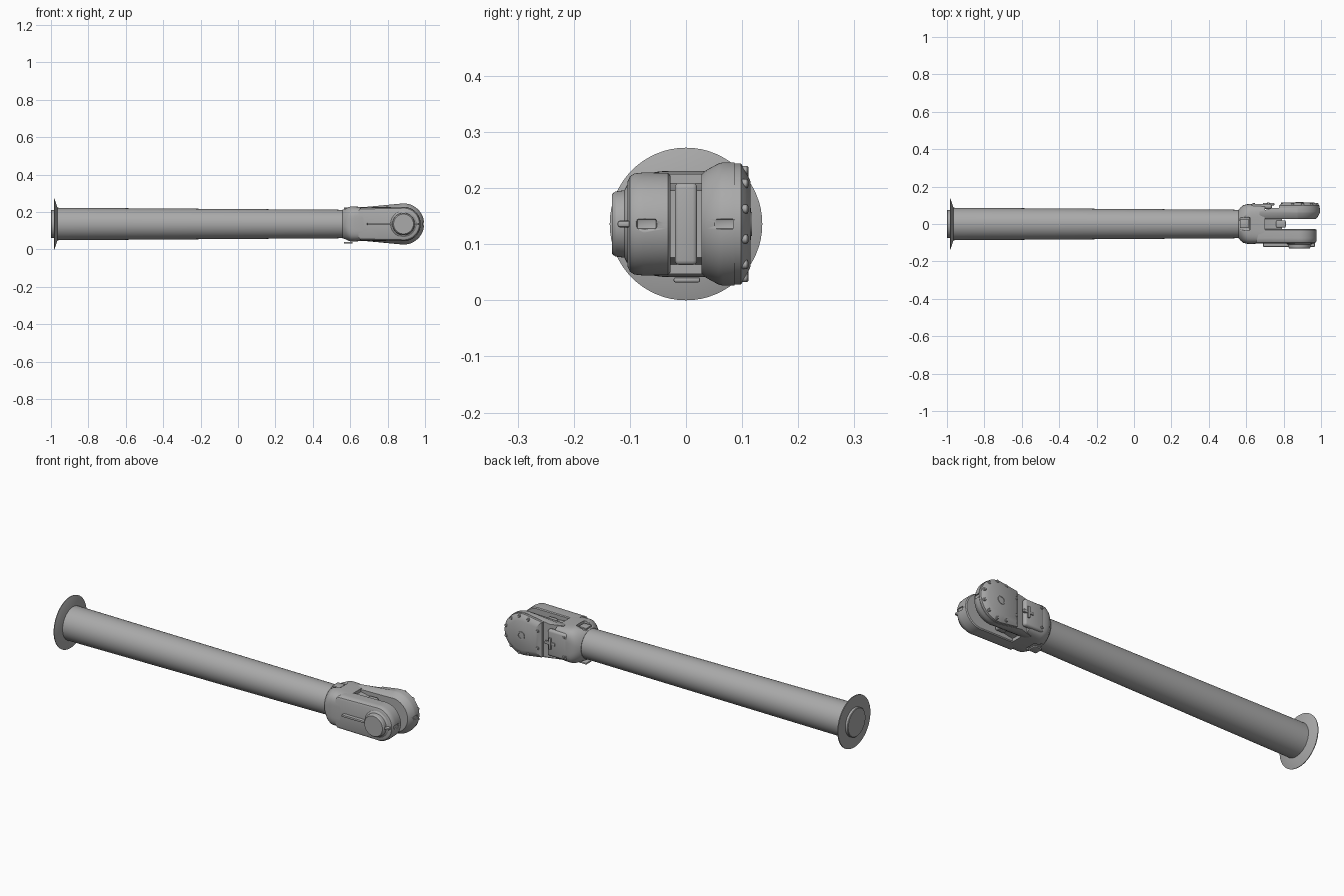
import bpy, bmesh
from math import sin, cos, pi, radians, copysign
from mathutils import Vector, Matrix

if "Cube" in bpy.data.objects:
    bpy.data.objects.remove(bpy.data.objects["Cube"])

ZC = 0.136                      # height of the arm axis
HUB = Vector((0.885, 0, ZC))    # wrist joint axis


def material(name, value):
    m = bpy.data.materials.new(name)
    m.use_nodes = True
    col = (value, value, value, 1)
    m.diffuse_color = col
    m.node_tree.nodes["Principled BSDF"].inputs["Base Color"].default_value = col
    return m


GREY = material("cast grey", 0.4)


def finish(bm, name, angle=32):
    bmesh.ops.recalc_face_normals(bm, faces=bm.faces)
    mesh = bpy.data.meshes.new(name)
    bm.to_mesh(mesh)
    bm.free()
    mesh.materials.append(GREY)
    ob = bpy.data.objects.new(name, mesh)
    bpy.context.collection.objects.link(ob)
    bpy.ops.object.select_all(action='DESELECT')
    ob.select_set(True)
    bpy.context.view_layer.objects.active = ob
    bpy.ops.object.shade_smooth_by_angle(angle=radians(angle))
    return ob


def loft(name, rings):
    """Skin a list of equal-length point rings and cap both ends."""
    bm = bmesh.new()
    loops = [[bm.verts.new(p) for p in ring] for ring in rings]
    n = len(loops[0])
    for a, b in zip(loops, loops[1:]):
        for i in range(n):
            j = (i + 1) % n
            bm.faces.new((a[i], a[j], b[j], b[i]))
    bm.faces.new(loops[0])
    bm.faces.new(loops[-1])
    return finish(bm, name)


def lathe(name, profile, axis, centre, n=48):
    """Revolve (position, radius) pairs about the x or y axis."""
    def point(t, r, a):
        if axis == 'x':
            return Vector((t, centre.y + r * cos(a), centre.z + r * sin(a)))
        return Vector((centre.x + r * cos(a), t, centre.z + r * sin(a)))
    return loft(name, [[point(t, r, 2 * pi * i / n) for i in range(n)] for t, r in profile])


def block(name, lo, hi, bevel=0.006, segments=2):
    bm = bmesh.new()
    size = Vector(hi) - Vector(lo)
    mid = (Vector(hi) + Vector(lo)) / 2
    bmesh.ops.create_cube(bm, size=1, matrix=Matrix.Translation(mid) @ Matrix.Diagonal((*size, 1)))
    if bevel:
        bmesh.ops.bevel(bm, geom=bm.edges[:], offset=bevel, segments=segments,
                        affect='EDGES', profile=0.5)
    return finish(bm, name)


def body_ring(x, hy, hz, power, n=64):
    """Rounded-square section across the arm."""
    def s(v):
        return copysign(abs(v) ** power, v)
    return [Vector((x, hy * s(cos(2 * pi * i / n)), ZC + hz * s(sin(2 * pi * i / n))))
            for i in range(n)]


def prong_ring(y, r, x0, h, n=40):
    """Teardrop outline: hub arc tapering back to a straight root."""
    ring = []
    for i in range(n + 1):
        a = radians(-98 + 196 * i / n)
        ring.append(Vector((HUB.x + r * cos(a), y, ZC + r * sin(a))))
    return ring + [Vector((x0, y, ZC + h)), Vector((x0, y, ZC - h))]


def cut(target, cutter):
    mod = target.modifiers.new("cut", 'BOOLEAN')
    mod.operation = 'DIFFERENCE'
    mod.solver = 'EXACT'
    mod.object = cutter
    bpy.context.view_layer.objects.active = target
    bpy.ops.object.modifier_apply(modifier=mod.name)
    bpy.data.objects.remove(cutter)


AXIS = Vector((0, 0, ZC))

# Long tube, dished flange and mounting stub
lathe("arm_tube", [(-0.975, 0.087), (0.565, 0.076)], 'x', AXIS, 64)
lathe("flange", [(-0.985, 0.135), (-0.981, 0.136), (-0.966, 0.09), (-0.966, 0.08), (-0.978, 0.08)],
      'x', AXIS, 64)
lathe("mounting_stub", [(-1.0, 0.072), (-0.997, 0.075), (-0.97, 0.075)], 'x', AXIS)

# Wrist casting behind the fork
casting = loft("wrist_casting", [
    body_ring(0.56, 0.078, 0.077, 1), body_ring(0.567, 0.086, 0.082, 0.9),
    body_ring(0.585, 0.101, 0.088, 0.7), body_ring(0.605, 0.106, 0.095, 0.55),
    body_ring(0.625, 0.107, 0.094, 0.5), body_ring(0.66, 0.105, 0.09, 0.45),
    body_ring(0.70, 0.102, 0.089, 0.42)])
for side in (1, -1):
    z = ZC + side * 0.092
    cut(casting, block("collar_notch", (0.55, -0.032, z - 0.014), (0.62, 0.035, z + 0.014), 0.004))
    block("collar_clamp", (0.566, -0.022, z - 0.012), (0.612, 0.025, z - 0.003), 0.003)

# Web between the prongs, with the tongue at its end
loft("fork_web", [
    [Vector((x, y, ZC + z)) for y, z in ((-0.055, h), (0.055, h), (0.055, -h), (-0.055, -h))]
    for x, h in ((0.68, 0.078), (0.70, 0.072), (0.745, 0.063), (0.79, 0.06))])
tongue = block("web_tongue", (0.76, -0.02, ZC - 0.073), (0.812, 0.02, ZC + 0.073), 0.008, 3)

# Front prong with domed shoulder, hub cap and fin
front = loft("front_prong", [
    prong_ring(-0.028, 0.086, 0.67, 0.084), prong_ring(-0.032, 0.091, 0.67, 0.088),
    prong_ring(-0.075, 0.092, 0.66, 0.089), prong_ring(-0.092, 0.090, 0.655, 0.086),
    prong_ring(-0.100, 0.085, 0.65, 0.080), prong_ring(-0.104, 0.076, 0.645, 0.070)])
lathe("front_hub_cap", [(-0.095, 0.075), (-0.106, 0.068), (-0.110, 0.060), (-0.126, 0.058),
                        (-0.132, 0.053)], 'y', HUB)
block("front_fin", (0.69, -0.122, ZC - 0.006), (0.967, -0.09, ZC + 0.006), 0.004)

# Rear prong, larger, flaring outwards from the gap
rear = loft("rear_prong", [
    prong_ring(0.028, 0.088, 0.67, 0.084), prong_ring(0.036, 0.096, 0.67, 0.088),
    prong_ring(0.058, 0.108, 0.67, 0.09), prong_ring(0.066, 0.110, 0.67, 0.09),
    prong_ring(0.086, 0.110, 0.74, 0.088)])

# Grip slots in the rounded ends of both prongs
cut(front, block("front_slot", (0.971, -0.088, ZC - 0.009), (1.0, -0.052, ZC + 0.009), 0.004))
cut(rear, block("rear_slot", (0.988, 0.05, ZC - 0.009), (1.02, 0.087, ZC + 0.009), 0.004))


def cover_ring(y, r, x0):
    return [Vector((max(p.x, x0), p.y, p.z)) for p in prong_ring(y, r, x0, r * 0.86)]


# Bolted cover with a chamfered rim, flat towards the casting
loft("rear_cover", [cover_ring(0.084, 0.108, 0.775), cover_ring(0.098, 0.108, 0.775),
                    cover_ring(0.106, 0.096, 0.785), cover_ring(0.115, 0.076, 0.80)])
lathe("cover_boss", [(0.11, 0.022), (0.118, 0.021), (0.118, 0.015), (0.114, 0.014)], 'y', HUB, 24)


def bolt(name, x, z, y0, y1, r=0.008):
    lathe(name, [(y0, r), (y1 - 0.002, r), (y1, r * 0.7)], 'y', Vector((x, 0, z)), 12)


for i in range(8):
    a = radians(-112 + 32 * i)
    bolt(f"cover_bolt_{i + 1}", HUB.x + 0.097 * cos(a), ZC + 0.097 * sin(a), 0.09, 0.111)
for side in (1, -1):
    bolt("cover_root_bolt", 0.793, ZC + side * 0.045, 0.10, 0.115)

# Rear side panel of the casting with its cable clip
block("rear_side_panel", (0.625, 0.08, ZC - 0.07), (0.738, 0.108, ZC + 0.07), 0.012, 3)
block("cable_clip_bar", (0.712, 0.10, ZC - 0.03), (0.726, 0.116, ZC + 0.03), 0.003)
block("cable_clip_stem", (0.69, 0.10, ZC - 0.008), (0.75, 0.113, ZC + 0.008), 0.003)
for side in (1, -1):
    bolt("panel_bolt", 0.64, ZC + side * 0.052, 0.10, 0.113, 0.007)
